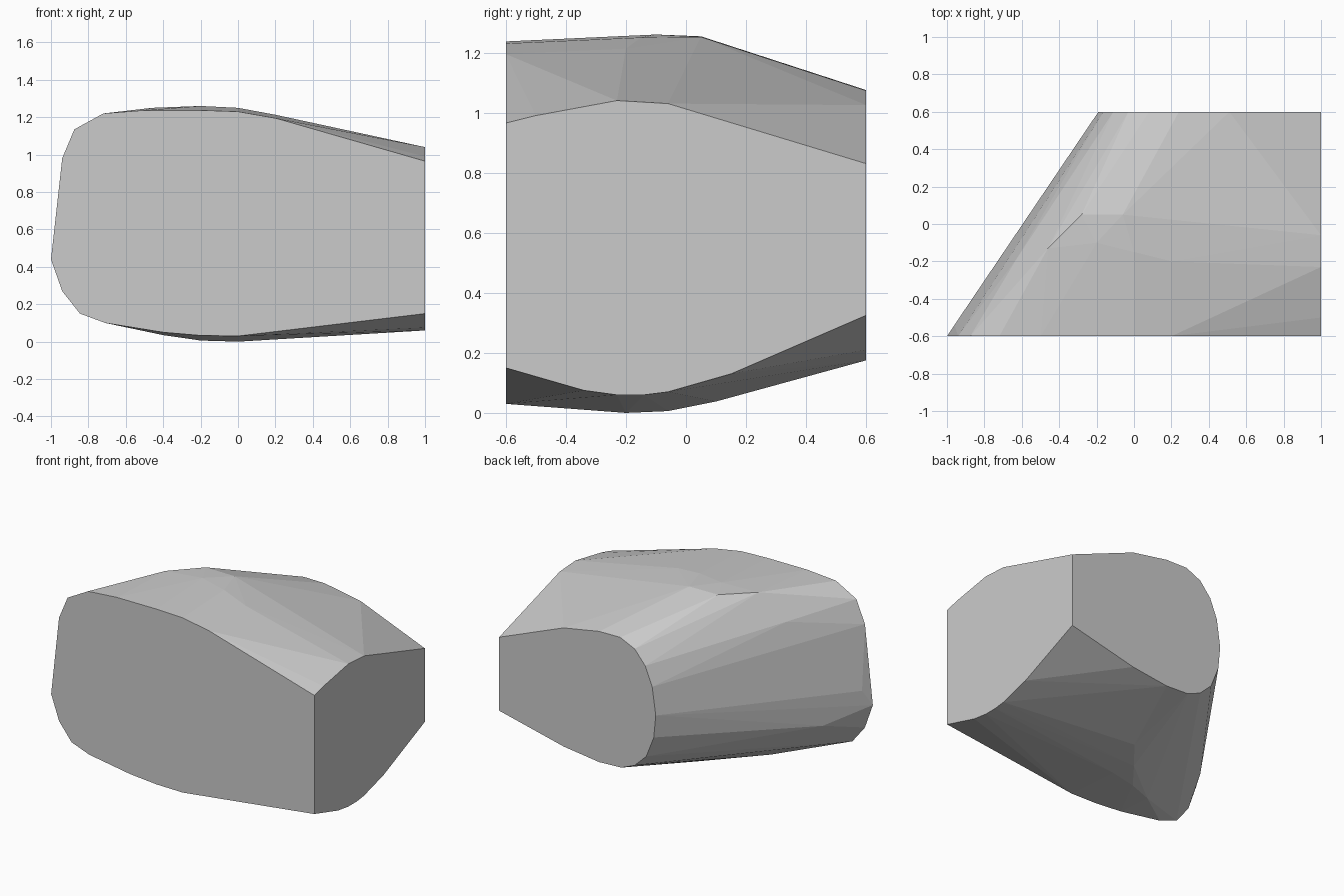
import bpy, bmesh

# Flat front outline (x, z) at y = -0.6
front = [(-1, .44), (-.94, .98), (-.875, 1.135), (-.72, 1.22), (-.5, 1.237),
         (-.2, 1.237), (0, 1.23), (.2, 1.195), (1, .965), (1, .15), (0, .03),
         (-.2, .033), (-.4, .05), (-.71, .10), (-.845, .15), (-.94, .27)]
# Flat back outline (x, z) at y = 0.6
back = [(1, .83), (.51, 1.025), (.24, 1.073), (.08, 1.075), (-.03, 1.025),
        (-.11, .93), (-.163, .80), (-.19, .61), (-.175, .455), (-.118, .31),
        (-.03, .225), (.07, .183), (.24, .175), (.51, .21), (1, .325)]
# Flat right outline (y, z) at x = 1
right = [(-.5, .99), (-.23, 1.04), (-.06, 1.03), (.15, .13), (-.06, .07),
         (-.14, .06), (-.23, .06), (-.34, .075)]
# Gentle bulge of the top, bottom and slanted side
bulge = [(-.2, -.1, 1.26), (-.28, .05, 1.254), (-.06, .05, 1.252),
         (-.46, -.13, 1.25), (0, -.15, 1.25), (.2, -.2, 1.213),
         (-.63, -.19, 1.07), (-.81, -.33, .35), (-.96, -.54, .55),
         (-.2, -.25, .006), (0, -.2, 0), (-.05, -.06, .006), (.08, .1, .038),
         (-.4, -.35, .035)]

# The rock is the convex skin around the outlines
points = ([(x, -.6, z) for x, z in front] + [(x, .6, z) for x, z in back]
          + [(1, y, z) for y, z in right] + bulge)
bm = bmesh.new()
for p in points:
    bm.verts.new(p)
bmesh.ops.convex_hull(bm, input=bm.verts[:])
bmesh.ops.delete(bm, geom=[v for v in bm.verts if not v.link_faces], context='VERTS')
bmesh.ops.dissolve_limit(bm, angle_limit=.005, verts=bm.verts[:], edges=bm.edges[:])
bmesh.ops.recalc_face_normals(bm, faces=bm.faces[:])
mesh = bpy.data.meshes.new("rock_chunk")
bm.to_mesh(mesh)
bm.free()
rock = bpy.data.objects.new("rock_chunk", mesh)
bpy.context.collection.objects.link(rock)
